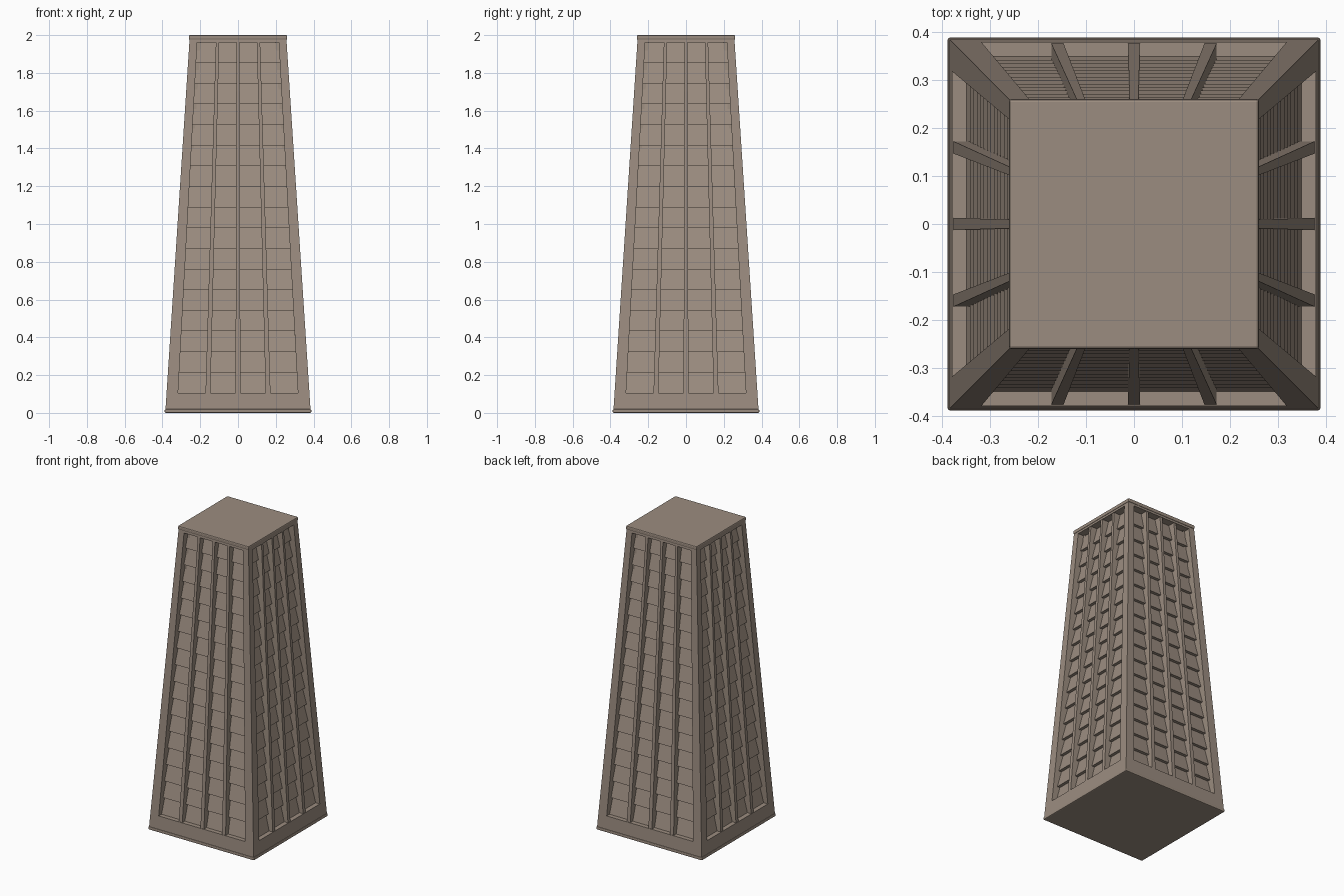
import bpy, bmesh
from math import pi
from mathutils import Matrix

HEIGHT, BASE, TOP = 2.0, 0.385, 0.255     # wall half-widths at the foot and head
SILL, HEAD = 0.105, 1.962                 # bottom and top of the window openings
ROWS = 17
OPEN_U = 0.323                            # half-width of the opening at the foot
RECESS, STEP = 0.03, 0.02                 # glazing setback and overlap of each row

cube = bpy.data.objects.get("Cube")
if cube:
    bpy.data.objects.remove(cube, do_unlink=True)

stone = bpy.data.materials.new("warm_taupe")
stone.use_nodes = True
colour = (0.33, 0.265, 0.215, 1)
stone.diffuse_color = colour
stone.node_tree.nodes["Principled BSDF"].inputs["Base Color"].default_value = colour


def taper(z):
    return 1 + (TOP / BASE - 1) * z / HEIGHT


def point(u, depth, z):
    """Point on the front wall: u sideways at the foot, depth behind the face."""
    return (u * taper(z), depth - BASE * taper(z), z)


def finish(name, bm):
    mesh = bpy.data.meshes.new(name)
    bm.to_mesh(mesh)
    bm.free()
    mesh.materials.append(stone)
    obj = bpy.data.objects.new(name, mesh)
    bpy.context.collection.objects.link(obj)
    return obj


def four_sides(name, build):
    """Build the part on the front wall and repeat it on all four."""
    bm = bmesh.new()
    for turn in range(4):
        start = len(bm.verts)
        build(bm)
        bm.verts.ensure_lookup_table()
        bmesh.ops.rotate(bm, verts=bm.verts[start:],
                         matrix=Matrix.Rotation(turn * pi / 2, 3, 'Z'))
    bmesh.ops.remove_doubles(bm, verts=bm.verts, dist=0.0001)
    return finish(name, bm)


def quad(bm, *points):
    bm.faces.new([bm.verts.new(p) for p in points])


# Wall frame: border around the opening, plus the reveals going inward
def build_frame(bm):
    def ring(u, low, high, depth):
        return [point(-u, depth, low), point(u, depth, low),
                point(u, depth, high), point(-u, depth, high)]
    outer = ring(BASE, 0.01, HEIGHT - 0.01, 0)
    edge = ring(OPEN_U, SILL, HEAD, 0)
    inner = ring(OPEN_U, SILL, HEAD, RECESS + STEP + 0.01)
    for i in range(4):
        j = (i + 1) % 4
        quad(bm, outer[i], outer[j], edge[j], edge[i])
        quad(bm, edge[i], edge[j], inner[j], inner[i])


# Overlapping rows: each leans inward and overhangs the row below
def build_rows(bm):
    rise = (HEAD - SILL) / ROWS
    u = OPEN_U
    for i in range(ROWS):
        low, high = SILL + i * rise, SILL + (i + 1) * rise
        back = RECESS + STEP
        quad(bm, point(-u, RECESS, low), point(u, RECESS, low),
             point(u, back, high), point(-u, back, high))
        quad(bm, point(-u, back, low), point(u, back, low),
             point(u, RECESS, low), point(-u, RECESS, low))


# Three upright bars per wall, following the taper
def build_bars(bm):
    for u in (-0.162, 0, 0.162):
        a, b = u - 0.013, u + 0.013
        front, back = 0.003, RECESS + STEP + 0.01
        path = [(a, back), (a, front), (b, front), (b, back)]
        for (u1, d1), (u2, d2) in zip(path, path[1:]):
            quad(bm, point(u1, d1, SILL), point(u2, d2, SILL),
                 point(u2, d2, HEAD), point(u1, d1, HEAD))


four_sides("wall_frame", build_frame)
four_sides("window_rows", build_rows)
four_sides("upright_bars", build_bars)


# Thin slabs closing the foot and the head
def slab(name, half, low, high):
    bm = bmesh.new()
    bmesh.ops.create_cube(bm, size=1)
    bmesh.ops.scale(bm, verts=bm.verts, vec=(2 * half, 2 * half, high - low))
    bmesh.ops.translate(bm, verts=bm.verts, vec=(0, 0, (low + high) / 2))
    obj = finish(name, bm)
    bevel = obj.modifiers.new("soft_edges", 'BEVEL')
    bevel.width = 0.006
    bevel.segments = 2


slab("base_slab", 0.388, 0, 0.02)
slab("roof_slab", 0.26, HEIGHT - 0.025, HEIGHT)
